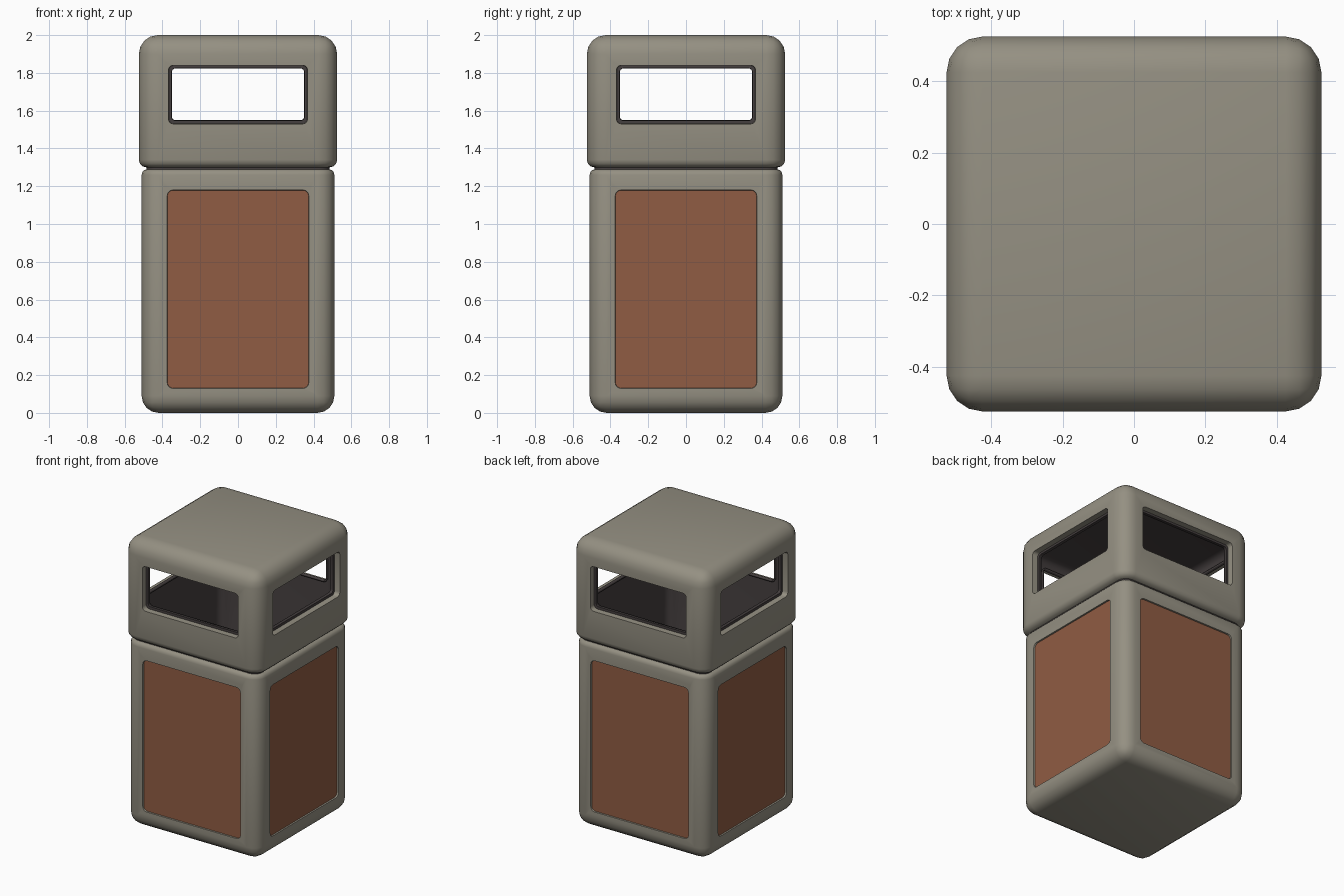
import bpy, bmesh
from mathutils import Vector

cube = bpy.data.objects.get("Cube")
if cube:
    bpy.data.objects.remove(cube, do_unlink=True)


def make_material(name, rgb):
    mat = bpy.data.materials.new(name)
    mat.use_nodes = True
    mat.diffuse_color = (*rgb, 1)
    mat.node_tree.nodes["Principled BSDF"].inputs["Base Color"].default_value = (*rgb, 1)
    return mat


stone = make_material("warm grey", (0.30, 0.28, 0.225))
rust = make_material("rust brown", (0.28, 0.107, 0.056))
dark = make_material("dark lining", (0.06, 0.05, 0.05))


def level_edges(bm, z):
    """Edges lying in the horizontal plane at z."""
    return [e for e in bm.edges if all(abs(v.co.z - z) < 1e-4 for v in e.verts)]


def rounded_box(half, z0, z1, radius, sharp_z=None, sharp_radius=0.04):
    """Box with round edges; the rim at sharp_z gets a tighter radius."""
    bm = bmesh.new()
    bmesh.ops.create_cube(bm, size=2)
    for v in bm.verts:
        v.co = Vector((v.co.x * half, v.co.y * half, z1 if v.co.z > 0 else z0))
    sharp = level_edges(bm, sharp_z) if sharp_z is not None else []
    bmesh.ops.bevel(bm, geom=[e for e in bm.edges if e not in sharp], offset=radius,
                    offset_type='OFFSET', segments=4, profile=0.5, affect='EDGES')
    if sharp_z is not None:
        bmesh.ops.bevel(bm, geom=level_edges(bm, sharp_z), offset=sharp_radius,
                        offset_type='OFFSET', segments=3, profile=0.5, affect='EDGES')
    return bm


def recess_sides(bm, half, width, low, high, depth, corner):
    """Sink a round-cornered rectangle into each side; its floor gets slot 1."""
    bm.normal_update()
    sides = [f for f in bm.faces
             if max(abs(f.normal.x), abs(f.normal.y)) > 0.999 and f.calc_area() > 0.2]
    bmesh.ops.inset_individual(bm, faces=sides, thickness=0.02)
    for f in sides:
        mid = f.calc_center_median()
        across = 1 if abs(f.normal.x) > 0.5 else 0
        for v in f.verts:
            v.co[across] = width if v.co[across] > 0 else -width
            v.co.z = high if v.co.z > mid.z else low
    bm.normal_update()
    bmesh.ops.inset_individual(bm, faces=sides, thickness=0.002, depth=-depth)
    corners = []
    for f in sides:
        f.material_index = 1
        corners += [e for v in f.verts for e in v.link_edges if e not in f.edges[:]]
    bmesh.ops.bevel(bm, geom=corners, offset=corner, offset_type='OFFSET',
                    segments=4, profile=0.5, affect='EDGES')
    for f in bm.faces:
        if f.material_index == 1 and f.calc_area() < 0.1:
            f.material_index = 0


def remove_faces(bm, test):
    bmesh.ops.delete(bm, geom=[f for f in bm.faces if test(f)], context='FACES')


def finish(bm, name, materials):
    mesh = bpy.data.meshes.new(name)
    bm.to_mesh(mesh)
    bm.free()
    obj = bpy.data.objects.new(name, mesh)
    bpy.context.collection.objects.link(obj)
    for mat in materials:
        mesh.materials.append(mat)
    bpy.ops.object.select_all(action='DESELECT')
    obj.select_set(True)
    bpy.context.view_layer.objects.active = obj
    bpy.ops.object.shade_smooth_by_angle(angle=0.7)
    return obj


# Lower bin body with four coloured panels and an open top
body_top = 1.29
bm = rounded_box(0.51, 0, body_top, 0.09, body_top, 0.03)
recess_sides(bm, 0.51, 0.375, 0.13, 1.18, 0.01, 0.03)
remove_faces(bm, lambda f: f.normal.z > 0.99 and f.calc_area() > 0.5)
finish(bm, "bin_body", [stone, rust])

# Hood with four framed openings and an open underside
hood_base = 1.3
bm = rounded_box(0.525, hood_base, 2, 0.1, hood_base, 0.04)
recess_sides(bm, 0.525, 0.368, 1.53, 1.84, 0.04, 0.025)
remove_faces(bm, lambda f: f.material_index == 1
             or (f.normal.z < -0.99 and f.calc_area() > 0.5))
finish(bm, "bin_hood", [stone])

# Dark inner lining with slightly smaller openings
bm = rounded_box(0.484, 0.1, 1.91, 0.06)
recess_sides(bm, 0.484, 0.352, 1.548, 1.825, 0.02, 0.02)
remove_faces(bm, lambda f: f.material_index == 1)
lining = finish(bm, "inner_lining", [dark])
shell = lining.modifiers.new("wall thickness", 'SOLIDIFY')
shell.thickness = 0.012
shell.offset = -1
